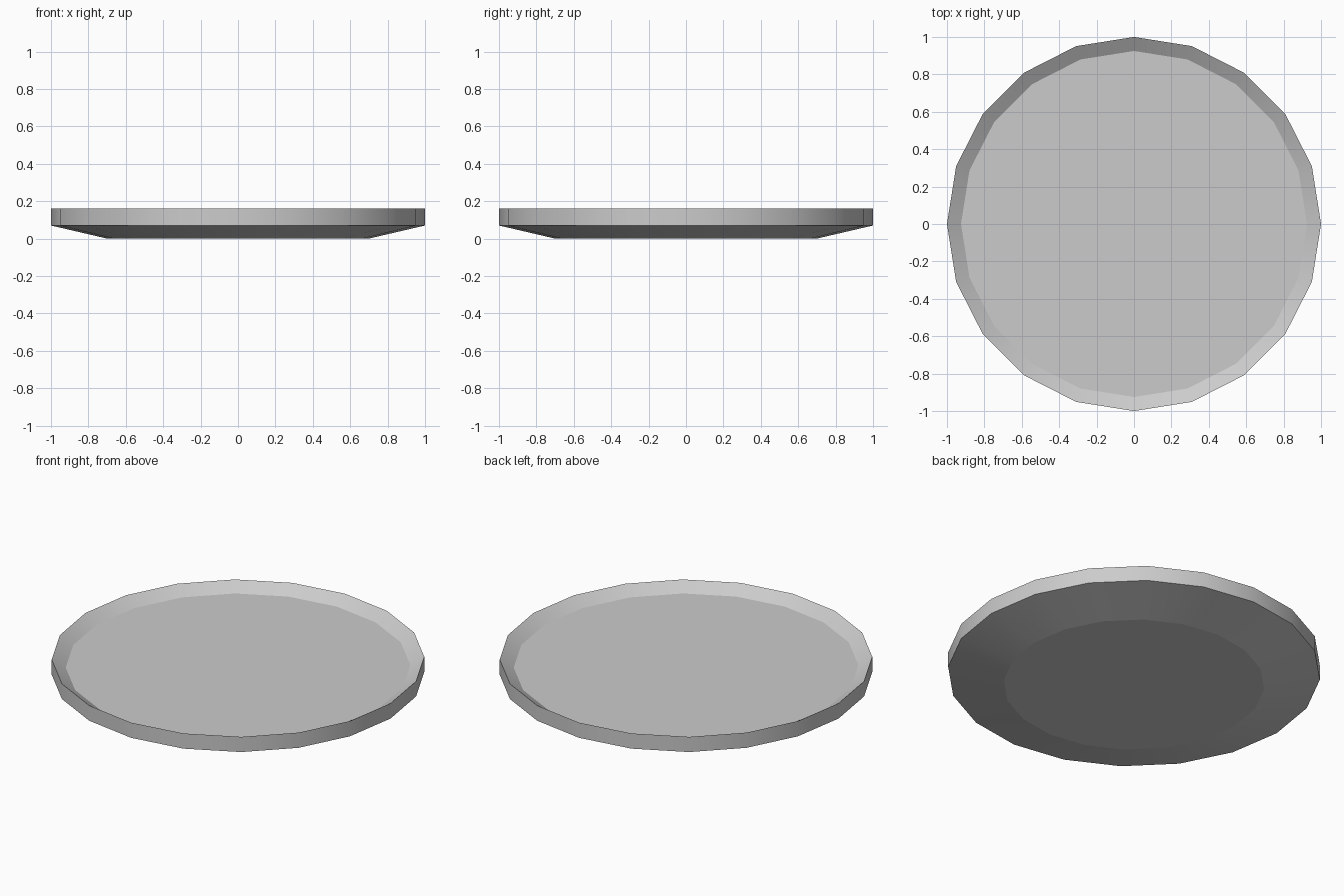
import bpy, bmesh
from math import cos, sin, tau

if "Cube" in bpy.data.objects:
    bpy.data.objects.remove(bpy.data.objects["Cube"])

SIDES = 20
# (radius, height) from the underside, up the outer wall, over the rim, to the floor
PROFILE = [(0.70, 0.0), (1.0, 0.07), (1.0, 0.16), (0.925, 0.112)]

bm = bmesh.new()
rings = [[bm.verts.new((r * cos(tau * i / SIDES), r * sin(tau * i / SIDES), z))
          for i in range(SIDES)] for r, z in PROFILE]

# Sloped base, outer wall and inner rim
for low, high in zip(rings, rings[1:]):
    for i in range(SIDES):
        j = (i + 1) % SIDES
        bm.faces.new((low[i], low[j], high[j], high[i])).smooth = True

# Flat underside and dish floor
bm.faces.new(rings[0][::-1])
bm.faces.new(rings[-1])

# Crisp edges around each ring
for ring in rings:
    for i in range(SIDES):
        bm.edges.get((ring[i], ring[(i + 1) % SIDES])).smooth = False

mesh = bpy.data.meshes.new("round_tray")
bm.to_mesh(mesh)
bm.free()
tray = bpy.data.objects.new("round_tray", mesh)
bpy.context.collection.objects.link(tray)
